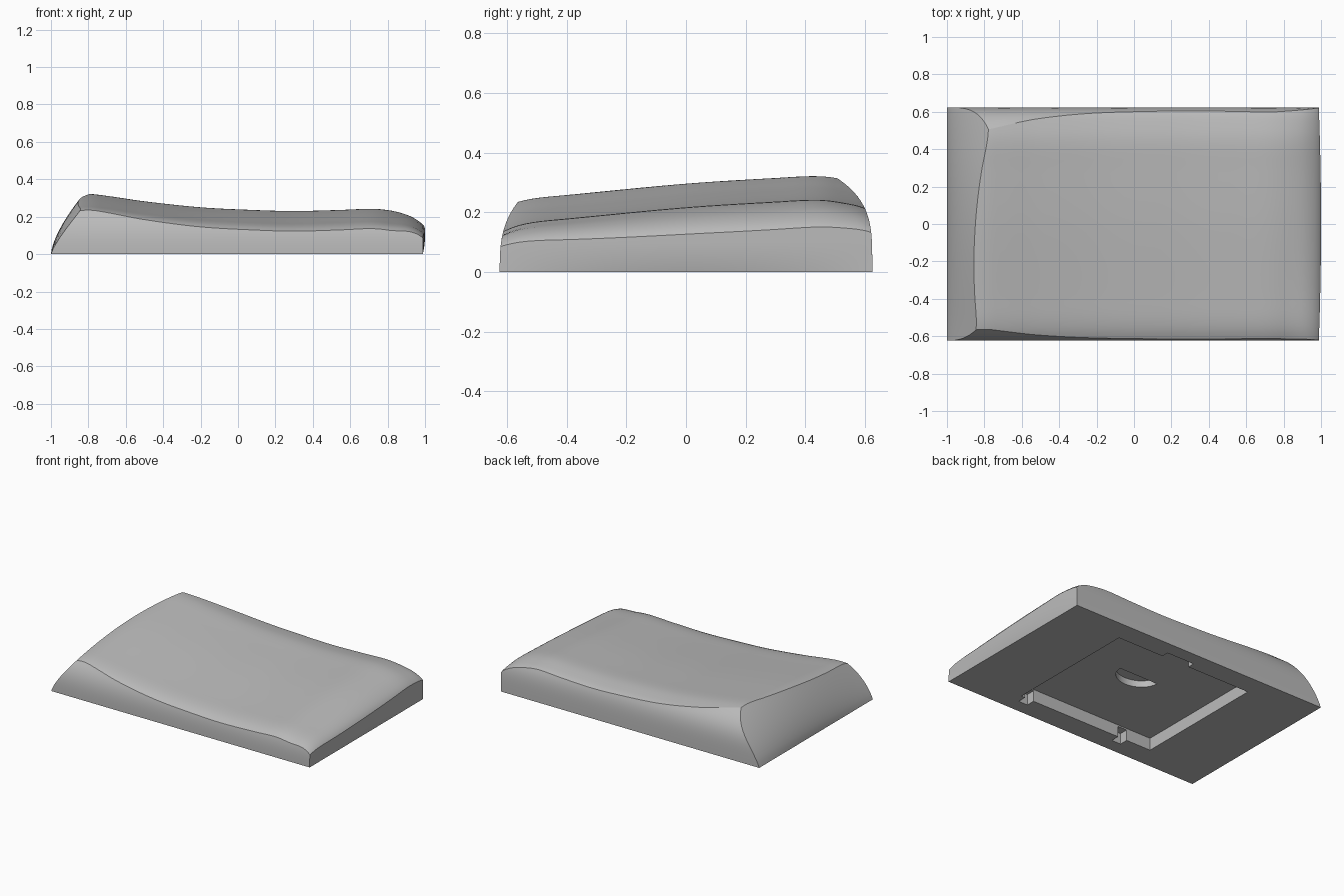
import bpy, bmesh, math

cube = bpy.data.objects.get("Cube")
if cube:
    bpy.data.objects.remove(cube, do_unlink=True)

grey = bpy.data.materials.new("light_grey")
grey.use_nodes = True
grey.diffuse_color = (0.5, 0.5, 0.5, 1)
grey.node_tree.nodes["Principled BSDF"].inputs["Base Color"].default_value = (0.5, 0.5, 0.5, 1)


def curve(points, t):
    """Smooth Hermite interpolation through (t, value) points."""
    n = len(points)
    k = 0
    while k < n - 2 and t > points[k + 1][0]:
        k += 1

    def slope(i):
        a, b = points[max(i - 1, 0)], points[min(i + 1, n - 1)]
        return (b[1] - a[1]) / (b[0] - a[0])

    (x0, y0), (x1, y1) = points[k], points[k + 1]
    d = x1 - x0
    s = min(max((t - x0) / d, 0), 1)
    return (y0 * (1 + 2 * s) * (1 - s) ** 2 + y1 * s * s * (3 - 2 * s)
            + d * (slope(k) * s * (1 - s) ** 2 - slope(k + 1) * s * s * (1 - s)))


# Lengthwise ridge heights and crosswise drop of the top surface
LENGTH = [(-.95, .27), (-.88, .31), (-.8, .321), (-.7, .311), (-.5, .282), (-.2, .25),
          (.1, .235), (.3, .23), (.55, .236), (.72, .242), (.82, .232), (.9, .211),
          (.95, .187), (.985, .161), (1.01, .13)]
ACROSS = [(-.64, -.12), (-.6, -.1), (-.56, -.085), (-.5, -.073), (-.4, -.063), (0, -.025),
          (.3, -.006), (.45, 0), (.55, -.014), (.6, -.028), (.64, -.05)]


def top(x, y):
    s = min(max((x - .8) / .2, 0), 1)
    return curve(LENGTH, x) + curve(ACROSS, y) * (1 - .35 * s * s * (3 - 2 * s))


def place(u, v, z):
    """Position between the four curved walls at height z, with u and v in 0..1."""
    front = -.624 + .065 * (z / .24) ** 3
    back = .624 - .085 * (z / .29) ** 4
    y = front + (back - front) * v
    left = -1 + .15 * (z / .29) ** 1.5 + .055 * (y / .55) ** 2 * z / .28
    t = min(z / .1, 1)
    right = .988 + .012 * (1 - (y / .624) ** 2) * t * (2 - t)
    return left + (right - left) * u, y, z


def crown(u, v):
    z = .15
    for _ in range(40):
        x, y, _z = place(u, v, z)
        z += .5 * (top(x, y) - z)
    return place(u, v, z)


def ease(i, n):
    return .5 - .5 * math.cos(math.pi * i / n)


def make_object(name, bm):
    bmesh.ops.recalc_face_normals(bm, faces=bm.faces)
    mesh = bpy.data.meshes.new(name)
    bm.to_mesh(mesh)
    bm.free()
    mesh.materials.append(grey)
    obj = bpy.data.objects.new(name, mesh)
    bpy.context.collection.objects.link(obj)
    return obj


# Body: dished top, lofted walls, flat underside
NU, NV, LAYERS = 56, 40, 12
bm = bmesh.new()
grid = [[bm.verts.new(crown(ease(i, NU), ease(j, NV))) for j in range(NV + 1)]
        for i in range(NU + 1)]
for i in range(NU):
    for j in range(NV):
        bm.faces.new((grid[i][j], grid[i + 1][j], grid[i + 1][j + 1], grid[i][j + 1]))
ring = ([(i, 0) for i in range(NU)] + [(NU, j) for j in range(NV)]
        + [(i, NV) for i in range(NU, 0, -1)] + [(0, j) for j in range(NV, 0, -1)])
upper = [grid[i][j] for i, j in ring]
rim = [v.co.z for v in upper]
for layer in range(LAYERS - 1, -1, -1):
    lower = [bm.verts.new(place(ease(i, NU), ease(j, NV), h * layer / LAYERS))
             for (i, j), h in zip(ring, rim)]
    for k in range(len(ring)):
        m = (k + 1) % len(ring)
        bm.faces.new((lower[k], lower[m], upper[m], upper[k]))
    upper = lower
bm.faces.new(upper)
body = make_object("body", bm)


def carve(name, outline, z0, z1):
    """Cut a straight-walled pocket with the given plan outline."""
    cut = bmesh.new()
    face = cut.faces.new([cut.verts.new((x, y, z0)) for x, y in outline])
    extruded = bmesh.ops.extrude_face_region(cut, geom=[face])["geom"]
    bmesh.ops.translate(cut, vec=(0, 0, z1 - z0),
                        verts=[g for g in extruded if isinstance(g, bmesh.types.BMVert)])
    cutter = make_object(name, cut)
    cutter.hide_render = True
    mod = body.modifiers.new(name, "BOOLEAN")
    mod.operation = "DIFFERENCE"
    mod.solver = "EXACT"
    mod.object = cutter
    bpy.ops.object.modifier_apply(modifier=mod.name)
    bpy.data.objects.remove(cutter, do_unlink=True)


def box(x0, x1, y0, y1):
    return [(x0, y0), (x1, y0), (x1, y1), (x0, y1)]


bpy.ops.object.select_all(action="DESELECT")
bpy.context.view_layer.objects.active = body
body.select_set(True)

# Underside pocket, edge notches and half-round slot
carve("pocket", box(-.525, .525, -.47, .48), -.05, .085)
for x in (-.3, .46):
    carve("clip_notch", box(x - .035, x + .035, -.53, -.4), -.05, .075)
carve("back_notch", box(-.04, .17, .4, .53), -.05, .06)
arc = [(.03 + .15 * math.cos(a), .08 + .13 * math.sin(a))
       for a in (math.pi * (1 + k / 16) for k in range(17))]
carve("half_round_slot", arc, .04, .13)

bpy.ops.object.shade_smooth_by_angle(angle=math.radians(24))
